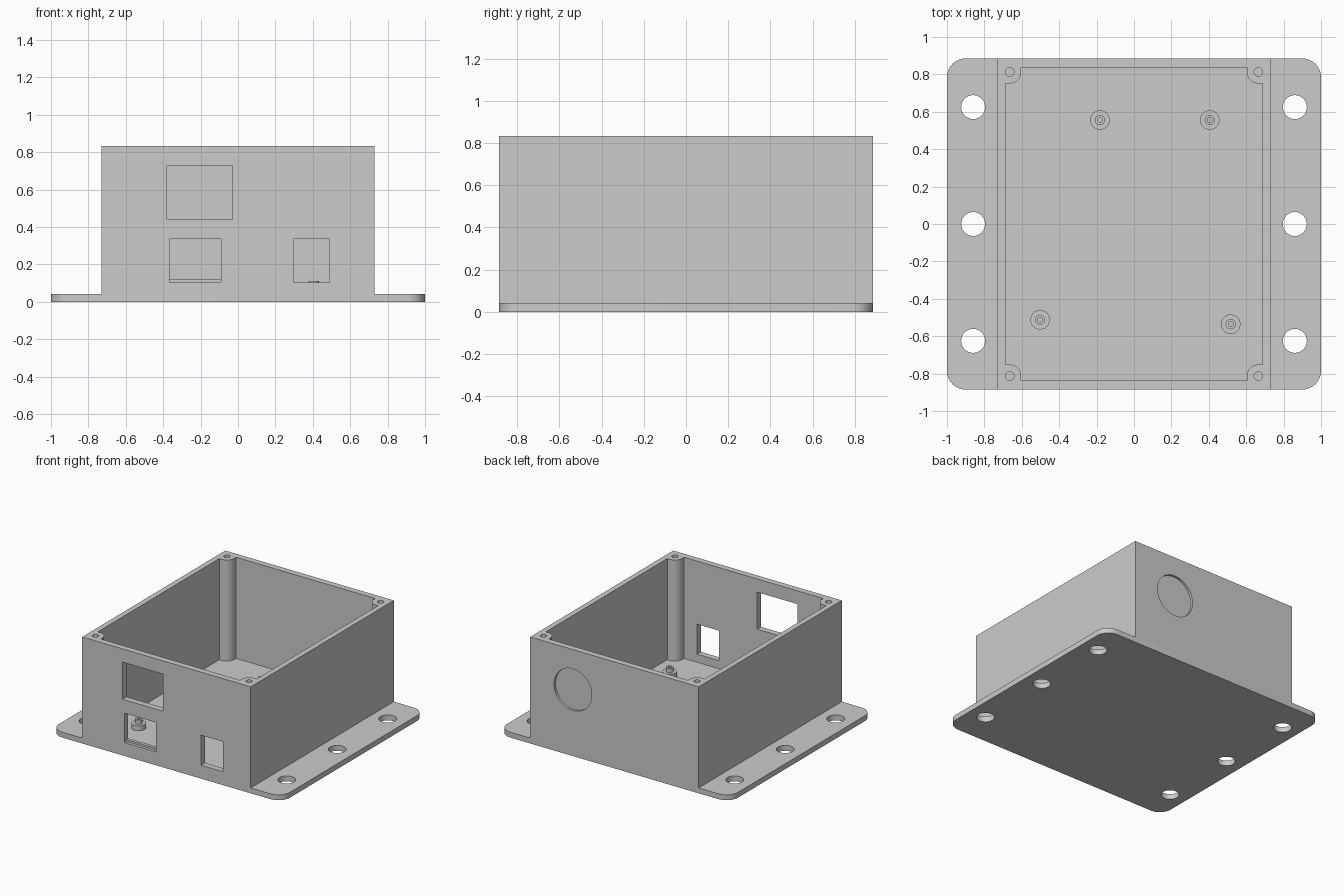
import bpy, bmesh, math
from mathutils import Matrix, Vector

if "Cube" in bpy.data.objects:
    bpy.data.objects.remove(bpy.data.objects["Cube"])

PLATE, TOP = 0.042, 0.834        # plate thickness, rim height
HX, HY = 0.73, 0.885             # outer half sizes of the box
IX, IY = 0.688, 0.837            # inner half sizes
PX, PY, PR = 0.665, 0.813, 0.062 # corner post centre and radius


def add_object(name, bm):
    bmesh.ops.recalc_face_normals(bm, faces=bm.faces)
    mesh = bpy.data.meshes.new(name)
    bm.to_mesh(mesh)
    bm.free()
    obj = bpy.data.objects.new(name, mesh)
    bpy.context.collection.objects.link(obj)
    return obj


def smooth(obj):
    bpy.ops.object.select_all(action='DESELECT')
    obj.select_set(True)
    bpy.context.view_layer.objects.active = obj
    bpy.ops.object.shade_smooth_by_angle(angle=math.radians(30))


def arc(cx, cy, r, a0, a1, n):
    return [(cx + r * math.cos(math.radians(a0 + (a1 - a0) * i / n)),
             cy + r * math.sin(math.radians(a0 + (a1 - a0) * i / n))) for i in range(n + 1)]


def circle(cx, cy, r, n=32):
    return arc(cx, cy, r, 0, 360, n)[:-1]


def prism(name, loops, z0, z1):
    """Extrude an outline with holes from z0 to z1."""
    bm = bmesh.new()
    for loop in loops:
        vs = [bm.verts.new((x, y, z0)) for x, y in loop]
        for a, b in zip(vs, vs[1:] + vs[:1]):
            bm.edges.new((a, b))
    bmesh.ops.triangle_fill(bm, edges=bm.edges[:], use_beauty=True, normal=(0, 0, 1))
    bottom = bm.faces[:]
    res = bmesh.ops.extrude_face_region(bm, geom=bottom, use_keep_orig=True)
    top = [g for g in res['geom'] if isinstance(g, bmesh.types.BMVert)]
    bmesh.ops.translate(bm, verts=top, vec=(0, 0, z1 - z0))
    return add_object(name, bm)


def cut(target, cutter):
    mod = target.modifiers.new("cut", 'BOOLEAN')
    mod.operation, mod.solver, mod.object = 'DIFFERENCE', 'EXACT', cutter
    bpy.context.view_layer.objects.active = target
    bpy.ops.object.modifier_apply(modifier=mod.name)
    bpy.data.objects.remove(cutter)


def box_cutter(x0, x1, y0, y1, z0, z1):
    bm = bmesh.new()
    centre = Vector((x0 + x1, y0 + y1, z0 + z1)) / 2
    size = Matrix.Diagonal((x1 - x0, y1 - y0, z1 - z0, 1))
    bmesh.ops.create_cube(bm, size=1, matrix=Matrix.Translation(centre) @ size)
    obj = add_object("cutter", bm)
    obj.hide_render = True
    return obj


corners = [(1, 1, 0), (-1, 1, 90), (-1, -1, 180), (1, -1, 270)]

# Mounting plate with rounded corners and six bolt holes
outline = [p for sx, sy, a in corners for p in arc(sx * 0.9, sy * (HY - 0.1), 0.1, a, a + 90, 10)]
bolts = [circle(sx * 0.86, y, 0.064) for sx in (-1, 1) for y in (-0.625, 0, 0.625)]
smooth(prism("mounting_plate", [outline] + bolts, 0, PLATE))

# Walls with four corner screw posts
outer = [(sx * HX, sy * HY) for sx, sy, _ in corners]
inner = []
for sx, sy, _ in corners:
    pts = [(sx * IX, sy * (PY - PR))]
    pts += [(PX * sx - sx * PR * math.sin(t), PY * sy - sy * PR * math.cos(t))
            for t in [math.pi / 2 * i / 10 for i in range(11)]]
    pts.append((sx * (PX - PR), sy * IY))
    inner += pts if sx * sy > 0 else pts[::-1]
screws = [circle(sx * PX, sy * PY, 0.023, 20) for sx, sy, _ in corners]
walls = prism("box_walls", [outer, inner] + screws, PLATE, TOP)

# Front port openings; the middle one has a small inner sill
for x0, x1, y1, z0, z1 in [(-0.38, -0.03, -0.8, 0.44, 0.73),
                           (-0.365, -0.09, -0.8, 0.12, 0.335),
                           (-0.365, -0.09, -0.862, 0.105, 0.335),
                           (0.30, 0.49, -0.8, 0.105, 0.34)]:
    cut(walls, box_cutter(x0, x1, -0.95, y1, z0, z1))

# Round shallow knockout on the back
knockout = prism("knockout_cutter", [circle(0, 0, 0.163, 48)], 0, 0.1)
knockout.hide_render = True
knockout.data.transform(Matrix.Translation((0.36, HY - 0.018, 0.52)) @ Matrix.Rotation(-math.pi / 2, 4, 'X'))
cut(walls, knockout)
smooth(walls)

# Stepped circuit board standoffs on the floor
profile = [(0.052, PLATE), (0.052, 0.08), (0.027, 0.08), (0.027, 0.113),
           (0.013, 0.113), (0.013, 0.06), (0, 0.06)]
for i, (x, y) in enumerate([(-0.182, 0.556), (0.405, 0.556), (-0.502, -0.512), (0.517, -0.536)]):
    bm = bmesh.new()
    vs = [bm.verts.new((r, 0, z)) for r, z in profile]
    edges = [bm.edges.new(pair) for pair in zip(vs, vs[1:])]
    bmesh.ops.spin(bm, geom=vs + edges, cent=(0, 0, 0), axis=(0, 0, 1),
                   angle=2 * math.pi, steps=32, use_merge=True)
    bmesh.ops.remove_doubles(bm, verts=bm.verts, dist=1e-5)
    standoff = add_object(f"standoff_{i + 1}", bm)
    standoff.location = (x, y, 0)
    smooth(standoff)
